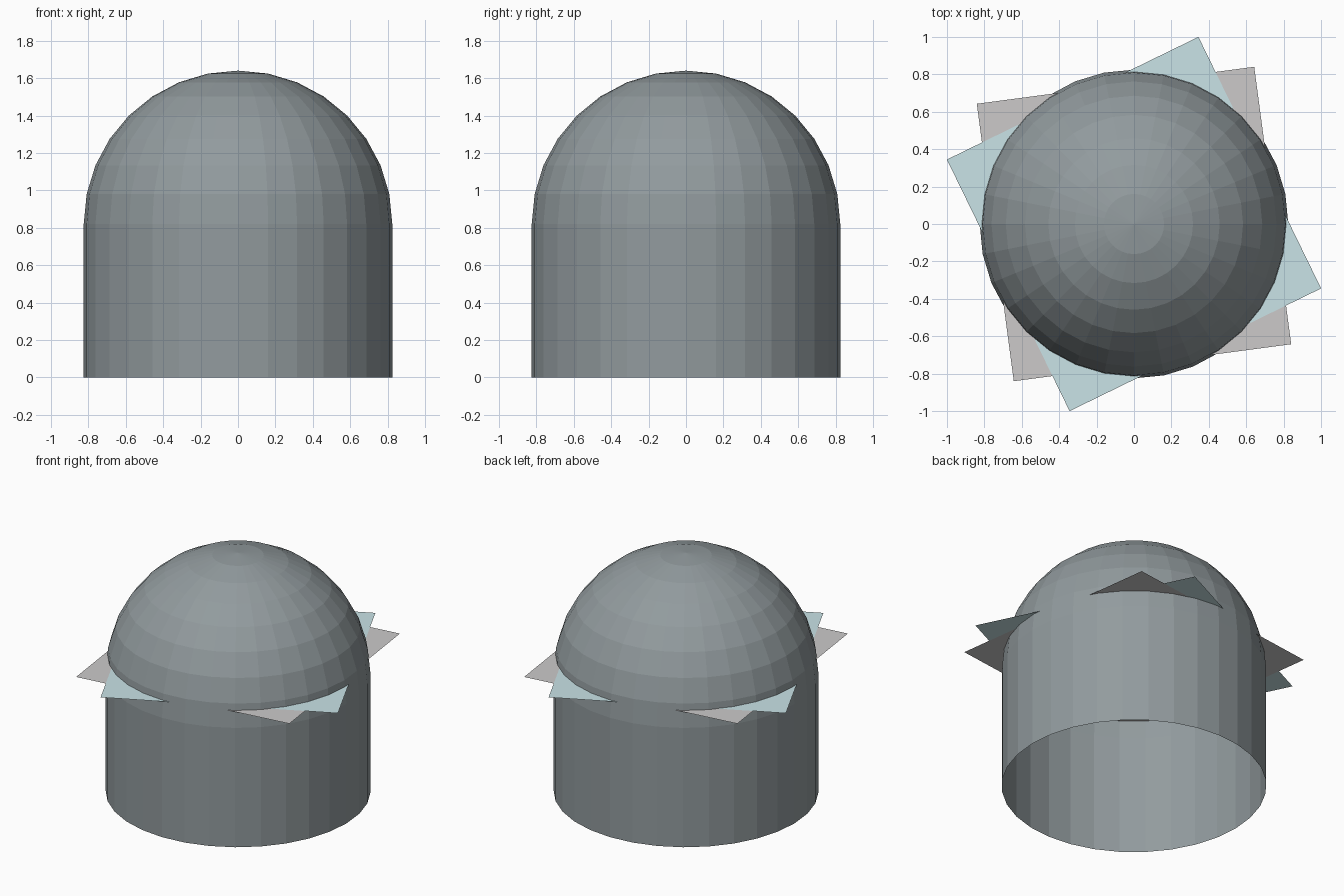
import bpy, bmesh, math

RADIUS, SPRING, SEGMENTS, RINGS = 0.825, 0.82, 32, 8
PLATE_Z = 0.935


def material(name, srgb):
    # Flat colour, converted from 8-bit display values to linear
    lin = [((c / 255 + 0.055) / 1.055) ** 2.4 for c in srgb] + [1.0]
    mat = bpy.data.materials.new(name)
    mat.use_nodes = True
    mat.diffuse_color = lin
    mat.node_tree.nodes["Principled BSDF"].inputs["Base Color"].default_value = lin
    return mat


def add_object(name, bm, mat):
    mesh = bpy.data.meshes.new(name)
    bm.to_mesh(mesh)
    bm.free()
    mesh.materials.append(mat)
    obj = bpy.data.objects.new(name, mesh)
    bpy.context.collection.objects.link(obj)
    return obj


def lathe(name, profile, mat):
    # Spin a radius/height profile into a faceted open shell
    bm = bmesh.new()
    verts = [bm.verts.new((r, 0, z)) for r, z in profile]
    edges = [bm.edges.new(pair) for pair in zip(verts, verts[1:])]
    bmesh.ops.spin(bm, geom=verts + edges, cent=(0, 0, 0), axis=(0, 0, 1),
                   angle=math.tau, steps=SEGMENTS, use_merge=True)
    bmesh.ops.remove_doubles(bm, verts=bm.verts, dist=0.0001)
    bmesh.ops.recalc_face_normals(bm, faces=bm.faces)
    # Make the shell face outward
    face = next(iter(bm.faces))
    if face.normal.dot(face.calc_center_median()) < 0:
        bmesh.ops.reverse_faces(bm, faces=bm.faces)
    return add_object(name, bm, mat)


def square_sheet(name, z, corner_angle, mat):
    # A thin flat square passing through the dome
    bm = bmesh.new()
    angles = [math.radians(corner_angle + 90 * i) for i in range(4)]
    bm.faces.new([bm.verts.new((1.058 * math.cos(a), 1.058 * math.sin(a), z))
                  for a in angles])
    return add_object(name, bm, mat)


cube = bpy.data.objects.get("Cube")
if cube:
    bpy.data.objects.remove(cube)

shell_grey = material("slate grey", (146, 155, 158))
pale_blue = material("pale blue", (203, 229, 233))
light_grey = material("light grey", (204, 202, 202))

# Open-bottomed drum and the half-sphere on top
lathe("drum_wall", [(RADIUS, 0), (RADIUS, SPRING)], shell_grey)
quarter = [math.radians(90 * i / RINGS) for i in range(RINGS + 1)]
lathe("dome", [(RADIUS * math.cos(a), SPRING + SPRING * math.sin(a))
               for a in quarter], shell_grey)

# Two crossed square sheets just above the dome's base
square_sheet("blue_sheet", PLATE_Z + 0.001, 71, pale_blue)
square_sheet("grey_sheet", PLATE_Z, 52.6, light_grey)
